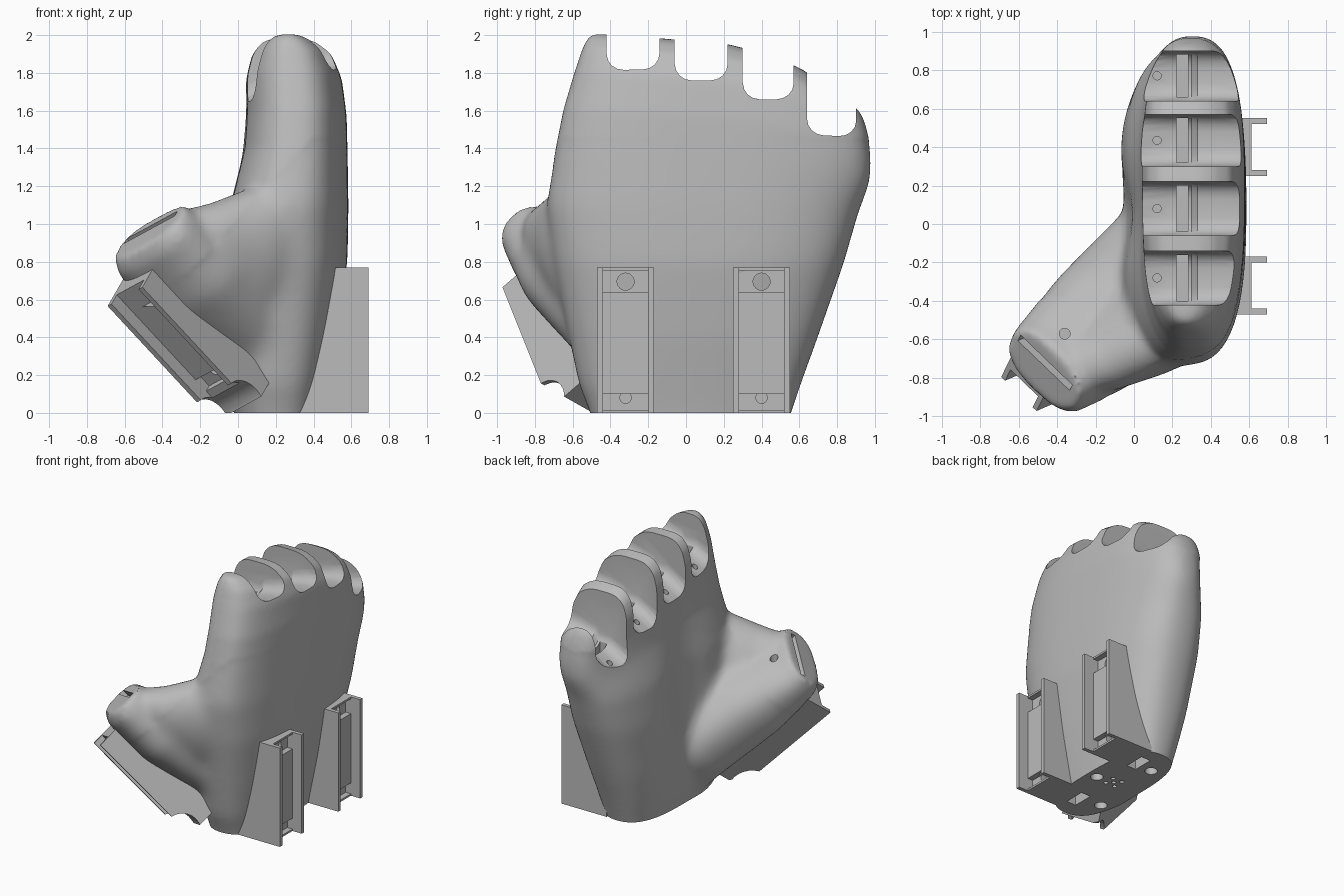
import bpy, bmesh, math
from mathutils import Vector, Matrix

if "Cube" in bpy.data.objects:
    bpy.data.objects.remove(bpy.data.objects["Cube"])

grey = bpy.data.materials.new("matte_grey")
grey.use_nodes = True
grey.diffuse_color = (0.5, 0.5, 0.5, 1)
grey.node_tree.nodes["Principled BSDF"].inputs["Base Color"].default_value = (0.5, 0.5, 0.5, 1)

# Thumb frame: outward, across and along the thumb
ALONG = Vector((-0.65, -0.28, 0.70)).normalized()
ACROSS = Vector((0.70, -0.63, 0.33))
OUT = ACROSS.cross(ALONG).normalized()
ACROSS = ALONG.cross(OUT)


def frame(origin):
    m = Matrix((OUT, ACROSS, ALONG)).transposed().to_4x4()
    m.translation = origin
    return m


def make(name, bm):
    bmesh.ops.recalc_face_normals(bm, faces=bm.faces)
    mesh = bpy.data.meshes.new(name)
    bm.to_mesh(mesh)
    bm.free()
    mesh.materials.append(grey)
    obj = bpy.data.objects.new(name, mesh)
    bpy.context.collection.objects.link(obj)
    return obj


def apply(obj, kind, **settings):
    mod = obj.modifiers.new(kind.lower(), kind)
    for key, value in settings.items():
        setattr(mod, key, value)
    bpy.context.view_layer.objects.active = obj
    bpy.ops.object.modifier_apply(modifier=mod.name)


def cut(obj, bm):
    cutter = make("cutter", bm)
    cutter.hide_render = True
    apply(obj, "BOOLEAN", operation="DIFFERENCE", solver="EXACT", object=cutter)
    bpy.data.objects.remove(cutter)


def box(bm, x, y, z, m=Matrix()):
    size = Vector((x[1] - x[0], y[1] - y[0], z[1] - z[0]))
    mid = Vector((sum(x), sum(y), sum(z))) / 2
    bmesh.ops.create_cube(bm, size=1, matrix=m @ Matrix.Translation(mid) @ Matrix.Diagonal(size).to_4x4())
    return bm


def rod(bm, centre, radius, length, axis="Z", m=Matrix()):
    turn = {"Z": Matrix(), "X": Matrix.Rotation(math.pi / 2, 4, "Y"),
            "Y": Matrix.Rotation(math.pi / 2, 4, "X")}[axis]
    bmesh.ops.create_cone(bm, cap_ends=True, segments=24, radius1=radius, radius2=radius,
                          depth=length, matrix=m @ Matrix.Translation(centre) @ turn)
    return bm


def ring(centre, a, b, power=2.0, count=64):
    def wave(v):
        return math.copysign(abs(v) ** (2 / power), v)
    angles = [2 * math.pi * i / count for i in range(count)]
    return [Vector(centre) + a * wave(math.cos(t)) + b * wave(math.sin(t)) for t in angles]


def loft(bm, rings):
    rows = [[bm.verts.new(p) for p in r] for r in rings]
    for low, high in zip(rows, rows[1:]):
        for i in range(len(low)):
            j = (i + 1) % len(low)
            bm.faces.new((low[i], low[j], high[j], high[i]))
    bm.faces.new(rows[0][::-1])
    bm.faces.new(rows[-1])


# Knuckle line falls from the first finger to the last
CREST = [(-0.5, 2.01), (-0.1, 1.98), (0.26, 1.95), (0.6, 1.83), (0.92, 1.6), (1.0, 1.5)]


def crest(y):
    for (y0, z0), (y1, z1) in zip(CREST, CREST[1:]):
        if y <= y1:
            return z0 + (z1 - z0) * max(0, (y - y0) / (y1 - y0))
    return CREST[-1][1]


# Palm sections: height, x range, y range
SECTIONS = [
    (-0.3, 0.02, 0.40, -0.43, 0.47), (0, -0.02, 0.44, -0.51, 0.56),
    (0.15, -0.05, 0.47, -0.57, 0.61), (0.4, -0.08, 0.52, -0.62, 0.70),
    (0.8, -0.09, 0.58, -0.70, 0.84), (1.1, -0.06, 0.585, -0.74, 0.915),
    (1.4, 0.02, 0.58, -0.69, 0.975), (1.6, 0.04, 0.575, -0.65, 0.985),
    (1.8, 0.04, 0.55, -0.59, 0.975), (1.92, 0.07, 0.50, -0.55, 0.955),
    (1.98, 0.12, 0.42, -0.52, 0.935), (2.0, 0.18, 0.35, -0.49, 0.92),
    (2.0, 0.25, 0.27, -0.46, 0.90)]
body = bmesh.new()
rings = []
for z, x0, x1, y0, y1 in SECTIONS:
    pts = ring(((x0 + x1) / 2, (y0 + y1) / 2, z), Vector(((x1 - x0) / 2, 0, 0)),
               Vector((0, (y1 - y0) / 2, 0)), 2.7)
    for p in pts:
        # Hollow of the palm
        if p.x < 0.2:
            p.x += 0.08 * math.exp(-((p.y - 0.05) / 0.22) ** 2 - ((z - 0.85) / 0.45) ** 2)
        if p.z > 1:
            p.z = 1 + (p.z - 1) * (crest(p.y) - 1)
    rings.append(pts)
loft(body, rings)

# Thumb mound, growing out of the palm
loft(body, [ring(c, ACROSS * a, OUT * b, 2.6) for c, a, b in (
    ((0.2, -0.18, 0.15), 0.26, 0.2), ((0.1, -0.25, 0.4), 0.34, 0.30),
    ((-0.2, -0.55, 0.7), 0.34, 0.28), ((-0.43, -0.74, 0.90), 0.28, 0.18),
    ((-0.47, -0.76, 0.96), 0.255, 0.15))])
# Web between thumb and first finger
loft(body, [ring(c, Vector((0.1, -0.2, 0.97)) * a, Vector((0.45, -0.9, 0)) * b) for c, a, b in (
    ((-0.34, -0.75, 0.92), 0.15, 0.15), ((-0.16, -0.67, 0.86), 0.26, 0.20),
    ((0.07, -0.53, 0.80), 0.42, 0.25), ((0.3, -0.40, 0.80), 0.56, 0.24))])
palm = make("palm", body)
apply(palm, "REMESH", mode="VOXEL", voxel_size=0.018)
apply(palm, "SMOOTH", factor=0.5, iterations=18)

# Blend the joins more, away from the thumb tip and knuckles
blend = palm.vertex_groups.new(name="blend")
blend.add([v.index for v in palm.data.vertices
           if v.co.z < 1.45 and v.co.dot(ALONG) < 0.95], 1, "REPLACE")
apply(palm, "SMOOTH", factor=0.5, iterations=60, vertex_group="blend")

# Finger slots: y range and floor height
SLOTS = [(-0.42, -0.14, 1.82), (-0.06, 0.22, 1.76), (0.30, 0.57, 1.66), (0.64, 0.90, 1.47)]
FLOOR = [(0.8, 0), (0.54, 0), (0.45, -0.01), (0.33, -0.04), (0.3, -0.09), (0.2, -0.09), (-0.3, -0.38)]
ROUND = [(0, 0.09), (0.007, 0.055), (0.026, 0.026), (0.055, 0.007), (0.09, 0)]
for y0, y1, floor in SLOTS:
    stations = [(y0 + d, up) for d, up in ROUND] + [(y1 - d, up) for d, up in reversed(ROUND)]
    bm = bmesh.new()
    loft(bm, [[Vector((x, y, floor + z + up)) for x, z in FLOOR]
              + [Vector((x, y, floor + 0.6)) for x in (-0.3, 0.8)] for y, up in stations])
    cut(palm, bm)

# Cord grooves and cord holes in the slots, thumb hinge slit
bm = bmesh.new()
for y0, y1, floor in SLOTS:
    box(bm, (0.22, 0.28), (y0 + 0.02, y1 - 0.02), (floor - 0.14, floor + 0.05))
    rod(bm, (0.12, (y0 + y1) / 2, floor - 0.15), 0.021, 0.25)
rod(bm, (-0.36, -0.57, 1.05), 0.028, 0.45)
box(bm, (-0.02, 0.02), (-0.2, 0.2), (-0.05, 0.2), frame(Vector((-0.46, -0.72, 0.98))))
cut(palm, bm)

# Flat base with pockets and screw holes
cut(palm, box(bmesh.new(), (-2, 2), (-2, 2), (-1, 0)))
bm = bmesh.new()
for y in (-0.30, 0.36):
    box(bm, (0.22, 0.37), (y - 0.08, y + 0.08), (-0.1, 0.12))
for x, y in ((0.36, 0.02), (0.12, 0.33), (0.08, -0.27)):
    rod(bm, (x, y, 0), 0.045, 0.12)
for x, y in ((0, 0), (0.04, 0.04), (-0.04, 0.04), (0.04, -0.04), (-0.04, -0.04)):
    rod(bm, (0.22 + x, 0.04 + y, 0), 0.016, 0.12)
cut(palm, bm)


# Channel rails: x points out of the channel, z runs along it
def rail(name, m, length, inner, half, tail=0):
    wall = half - 0.03
    obj = make(name, box(bmesh.new(), (inner, 0), (-half, half), (-tail, length), m))
    cut(obj, box(bmesh.new(), (-0.08, 0.2), (-wall, wall), (-1, 2), m))
    bm = bmesh.new()
    box(bm, (-0.125, 0.1), (-wall, wall), (length - 0.13, length - 0.015), m)
    box(bm, (-0.125, 0.1), (-wall, wall), (0.015, 0.1), m)
    cut(obj, bm)
    bm = bmesh.new()
    rod(bm, (-0.15, 0, length - 0.075), 0.045, 0.1, "X", m)
    rod(bm, (-0.15, 0, 0.08), 0.03, 0.1, "X", m)
    cut(obj, bm)
    if tail:
        cut(obj, rod(bmesh.new(), (0.03, 0, -0.12), 0.14, 1, "Y", m))
        cut(obj, box(bmesh.new(), (-2, 2), (-2, 2), (-1, 0)))
    return obj


parts = [palm,
         rail("front_rail", Matrix.Translation((0.69, -0.32, 0)), 0.77, -0.39, 0.15),
         rail("back_rail", Matrix.Translation((0.69, 0.40, 0)), 0.77, -0.39, 0.15),
         rail("thumb_rail", frame(Vector((-0.115, -0.675, 0.095))), 0.74, -0.27, 0.137, 0.17)]

for obj in parts:
    bpy.ops.object.select_all(action="DESELECT")
    obj.select_set(True)
    bpy.context.view_layer.objects.active = obj
    bpy.ops.object.shade_smooth_by_angle(angle=math.radians(32))
